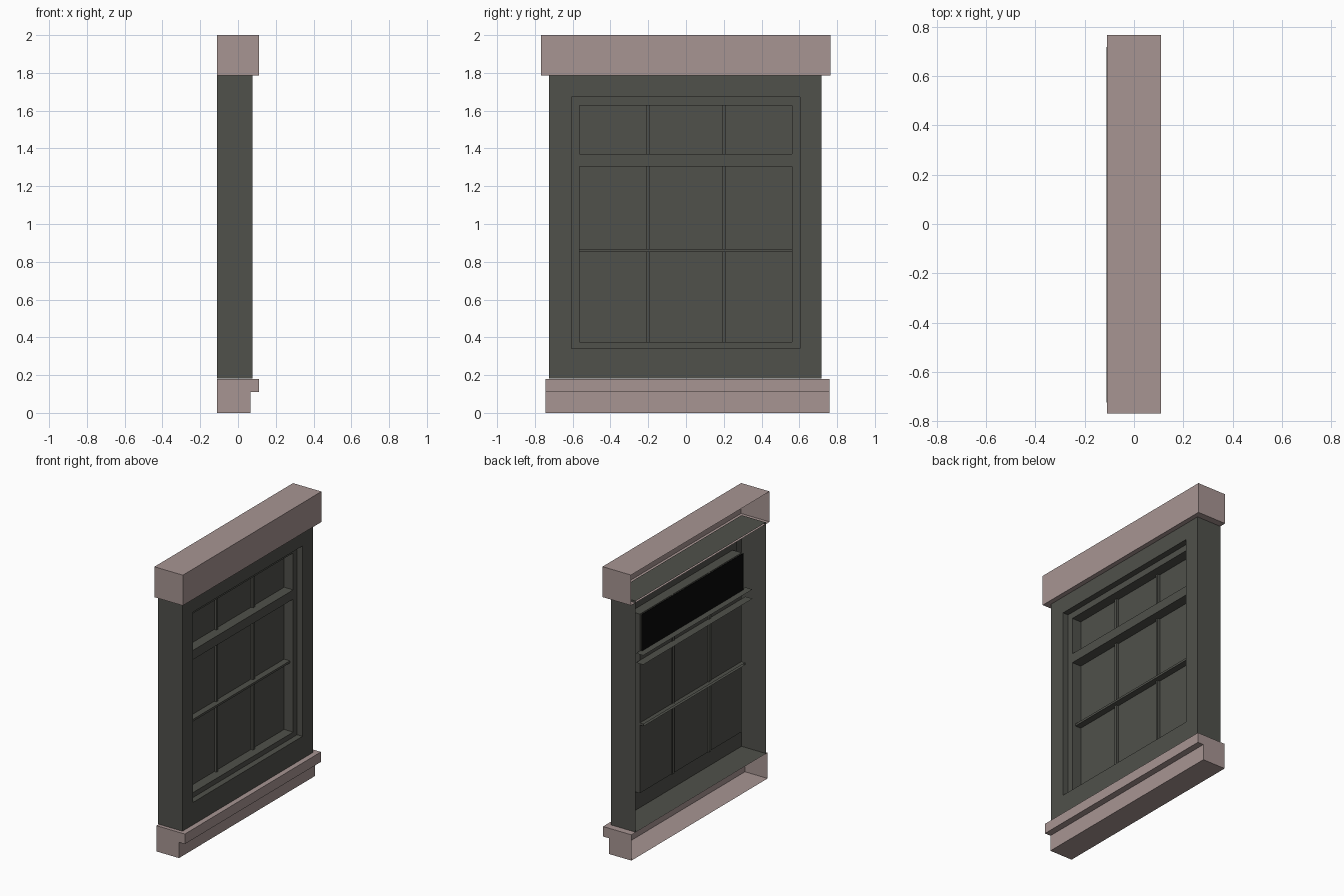
import bpy, bmesh

if "Cube" in bpy.data.objects:
    bpy.data.objects.remove(bpy.data.objects["Cube"])


def material(name, rgb):
    m = bpy.data.materials.new(name)
    m.use_nodes = True
    m.diffuse_color = (*rgb, 1)
    m.node_tree.nodes["Principled BSDF"].inputs["Base Color"].default_value = (*rgb, 1)
    return m


PAINT = material("dark olive grey", (0.08, 0.082, 0.07))
STONE = material("dusty pink stone", (0.39, 0.3, 0.29))
BLACK = material("black backing", (0.003, 0.003, 0.003))


def shell(name, mat, rings, sides=(0, 1, 2, 3)):
    """Bridge rectangles (x, y0, y1, z0, z1) from back to front, open at the back.
    Sides are bottom, left, top and right."""
    bm = bmesh.new()
    last = None
    for x, y0, y1, z0, z1 in rings:
        ring = [bm.verts.new((x, y, z)) for y, z in ((y0, z0), (y1, z0), (y1, z1), (y0, z1))]
        if last:
            for i in sides:
                j = (i + 1) % 4
                bm.faces.new((last[i], last[j], ring[j], ring[i]))
        last = ring
    bm.faces.new(last)
    mesh = bpy.data.meshes.new(name)
    bm.to_mesh(mesh)
    bm.free()
    mesh.materials.append(mat)
    ob = bpy.data.objects.new(name, mesh)
    bpy.context.collection.objects.link(ob)
    return ob


BACK, FACE, SASH, GLASS = -0.111, 0.077, 0.035, -0.035
outer = (-0.724, 0.717, 0.183, 1.8)
opening = (-0.607, 0.603, 0.34, 1.672)
hole = (-0.565, 0.56, 0.375, 1.628)

# Casing, stepped sash frame and window pane in one open-backed shell
shell("window_casing", PAINT, [
    (BACK, *outer), (FACE, *outer), (FACE, *opening),
    (SASH, *opening), (SASH, *hole), (GLASS, *hole)])

# Meeting rail, open at the back and ends, reaching behind the pane
shell("meeting_rail", PAINT, [(-0.09, -0.607, 0.603, 1.305, 1.37),
                              (GLASS, -0.607, 0.603, 1.305, 1.37),
                              (GLASS, -0.565, 0.56, 1.305, 1.37),
                              (SASH, -0.565, 0.56, 1.305, 1.37)], sides=(0, 2))

# Glazing bars
shell("horizontal_bar", PAINT, [(-0.065, -0.565, 0.56, 0.852, 0.867),
                                (0.01, -0.565, 0.56, 0.852, 0.867)])
for side, y in (("right", -0.203), ("left", 0.203)):
    shell(f"vertical_bar_{side}", PAINT, [(-0.045, y - 0.009, y + 0.009, 0.375, 1.628),
                                          (-0.018, y - 0.009, y + 0.009, 0.375, 1.628)])

# Black backing behind the upper panes
shell("upper_pane_backing", BLACK, [(-0.048, -0.565, 0.56, 1.37, 1.628),
                                    (-0.046, -0.565, 0.56, 1.37, 1.628)])

# Stone header
header = (-0.767, 0.765, 1.787, 2.0)
shell("header", STONE, [(-0.11, *header), (0.11, *header)])

# Stone sill with a projecting lip
shell("sill_base", STONE, [(-0.11, -0.745, 0.76, 0, 0.18), (0.065, -0.745, 0.76, 0, 0.18)])
shell("sill_lip", STONE, [(0.065, -0.745, 0.76, 0.11, 0.18), (0.11, -0.745, 0.76, 0.11, 0.18)])
